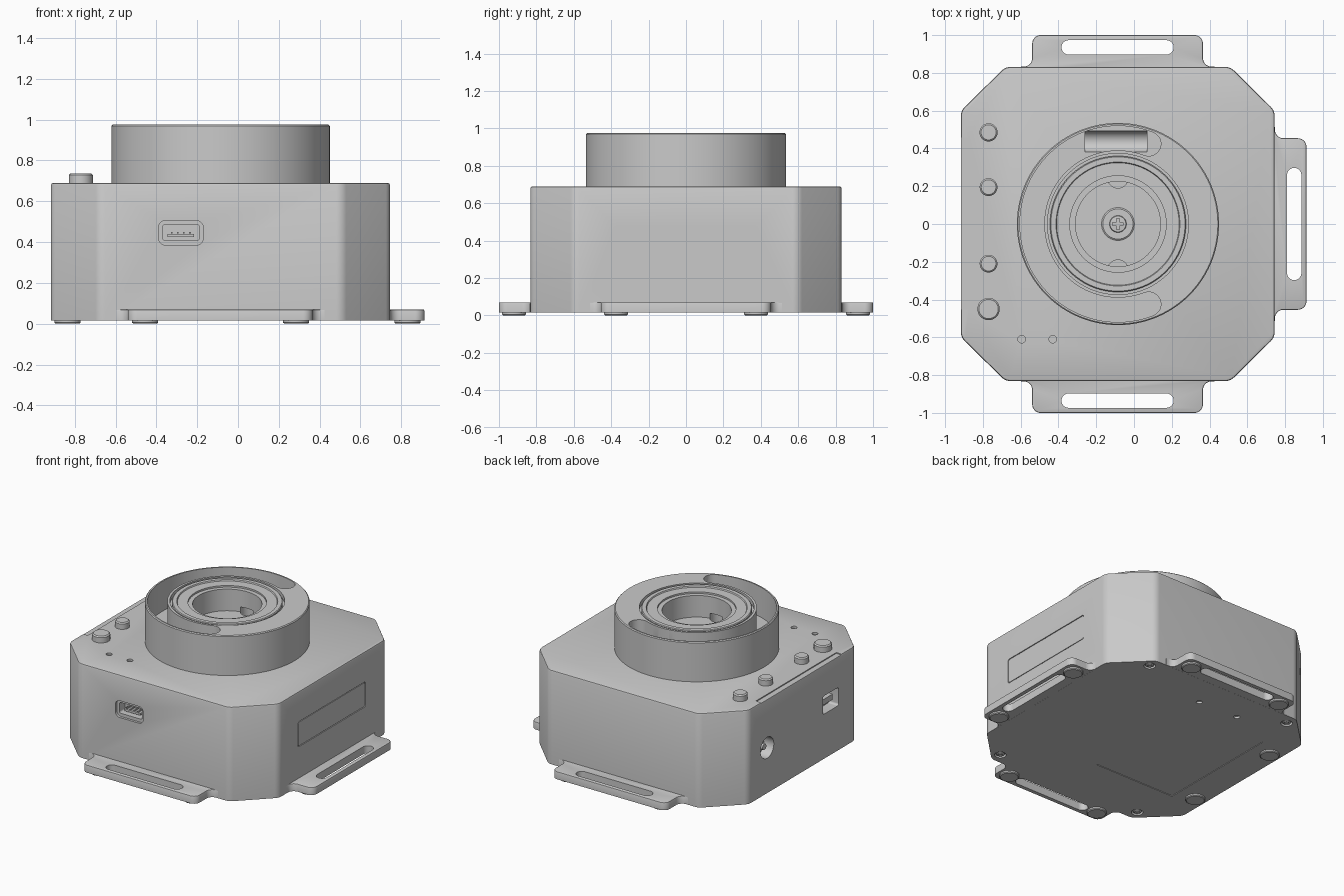
import bpy, bmesh, math
from mathutils import Matrix, Vector

if "Cube" in bpy.data.objects:
    bpy.data.objects.remove(bpy.data.objects["Cube"])

grey = bpy.data.materials.new("neutral grey")
grey.use_nodes = True
grey.diffuse_color = (0.59, 0.59, 0.59, 1)
grey.node_tree.nodes["Principled BSDF"].inputs["Base Color"].default_value = (0.59, 0.59, 0.59, 1)

# Local (u, v, depth) axes for details on the front and side walls
FRONT = Matrix(((1, 0, 0, 0), (0, 0, 1, 0), (0, 1, 0, 0), (0, 0, 0, 1)))
SIDE = Matrix(((0, 0, 1, 0), (1, 0, 0, 0), (0, 1, 0, 0), (0, 0, 0, 1)))
CX = -0.085          # dial axis
BASE, TOP = 0.015, 0.69


def finish(name, bm):
    bmesh.ops.remove_doubles(bm, verts=bm.verts, dist=1e-5)
    bmesh.ops.recalc_face_normals(bm, faces=bm.faces)
    mesh = bpy.data.meshes.new(name)
    bm.to_mesh(mesh)
    bm.free()
    mesh.materials.append(grey)
    ob = bpy.data.objects.new(name, mesh)
    bpy.context.collection.objects.link(ob)
    return ob


def rounded(points, radii, steps=7):
    """Polygon outline with an arc at each corner."""
    out, n = [], len(points)
    if not isinstance(radii, (list, tuple)):
        radii = [radii] * n
    for i, r in enumerate(radii):
        p = Vector(points[i])
        a = (Vector(points[i - 1]) - p).normalized()
        b = (Vector(points[(i + 1) % n]) - p).normalized()
        arc = [p]
        if r > 0:
            half = a.angle(b) / 2
            c = p + (a + b).normalized() * r / math.sin(half)
            t = r / math.tan(half)
            s, e = p + a * t - c, p + b * t - c
            arc = [c + s.lerp(e, k / steps).normalized() * r for k in range(steps + 1)]
        for q in arc:
            if not out or (q - out[-1]).length > 1e-4:
                out.append(q)
    if (out[0] - out[-1]).length < 1e-4:
        out.pop()
    return out


def rect(u0, u1, v0, v1, r=0.0):
    return rounded([(u0, v0), (u1, v0), (u1, v1), (u0, v1)], r)


def circle(x, y, r, n=40):
    return [(x + r * math.cos(k * math.tau / n), y + r * math.sin(k * math.tau / n)) for k in range(n)]


def prism(name, outline, z0, z1, matrix=None, bevel=0):
    bm = bmesh.new()
    base = bm.faces.new([bm.verts.new((p[0], p[1], z0)) for p in outline])
    ext = bmesh.ops.extrude_face_region(bm, geom=[base], use_keep_orig=True)
    for v in ext["geom"]:
        if isinstance(v, bmesh.types.BMVert):
            v.co.z = z1
    bmesh.ops.recalc_face_normals(bm, faces=bm.faces)
    if bevel:
        rim = [e for e in bm.edges if all(abs(v.co.z - z1) < 1e-6 for v in e.verts)]
        bmesh.ops.bevel(bm, geom=rim, offset=bevel, segments=2, profile=0.5, affect='EDGES')
    if matrix:
        bm.transform(matrix)
    return finish(name, bm)


def lathe(name, profile, x, y, steps=96):
    bm = bmesh.new()
    vs = [bm.verts.new((r, 0, z)) for r, z in profile]
    es = [bm.edges.new(p) for p in zip(vs, vs[1:])]
    bmesh.ops.spin(bm, geom=vs + es, cent=(0, 0, 0), axis=(0, 0, 1), angle=math.tau, steps=steps)
    bm.transform(Matrix.Translation((x, y, 0)))
    return finish(name, bm)


def cut(ob, cutters):
    for c in cutters:
        m = ob.modifiers.new("cut", 'BOOLEAN')
        m.operation, m.solver, m.object = 'DIFFERENCE', 'EXACT', c
    deps = bpy.context.evaluated_depsgraph_get()
    mesh = bpy.data.meshes.new_from_object(ob.evaluated_get(deps))
    ob.modifiers.clear()
    ob.data = mesh
    for c in cutters:
        bpy.data.objects.remove(c)


# Main housing: octagon with softened corners
octagon = [(-0.68, -0.832), (0.51, -0.832), (0.745, -0.6), (0.745, 0.6),
           (0.51, 0.832), (-0.68, 0.832), (-0.917, 0.6), (-0.917, -0.6)]
housing = prism("housing", rounded(octagon, 0.07), BASE, TOP, bevel=0.012)
corner_screws = [(x, s * 0.755) for x in (-0.66, 0.5) for s in (-1, 1)]
small_screws = [(-0.05, 0.6), (-0.36, 0.61)]
lights = [(-0.595, -0.61), (-0.43, -0.61)]
cuts = [
    prism("strip_cut", rect(-1, -0.875, -0.452, 0.458), 0.683, 0.8),
    prism("front_socket_cut", rect(-0.39, -0.17, 0.385, 0.505, 0.035), -0.9, -0.815, FRONT),
    prism("front_socket_deep_cut", rect(-0.37, -0.19, 0.408, 0.485, 0.012), -0.82, -0.75, FRONT),
    prism("side_panel_cut", rect(-0.385, 0.38, 0.295, 0.475, 0.015), 0.737, 0.8, SIDE),
    prism("round_port_cut", circle(0.39, 0.34, 0.075), -1, -0.84, SIDE),
    prism("square_port_cut", rect(-0.42, -0.24, 0.335, 0.465, 0.015), -1, -0.84, SIDE),
    prism("label_cut", rect(-0.7, -0.06, -0.45, 0.47, 0.01), 0, BASE + 0.004)]
cuts += [prism("screw_cut", circle(x, y, 0.038, 24), 0, 0.035) for x, y in corner_screws]
cuts += [prism("small_screw_cut", circle(x, y, 0.02, 20), 0, 0.03) for x, y in small_screws]
cuts += [prism("light_cut", circle(x, y, 0.02, 20), 0.675, 0.8) for x, y in lights]
cut(housing, cuts)

# Fillers inside the recesses
prism("side_panel", rect(-0.38, 0.375, 0.3, 0.47, 0.012), 0.73, 0.744, SIDE)
prism("front_socket_tongue", rect(-0.345, -0.215, 0.425, 0.44), -0.8, -0.75, FRONT)
for i in range(4):
    x = -0.325 + i * 0.03
    prism("front_socket_pin", rect(x - 0.004, x + 0.004, 0.441, 0.449), -0.8, -0.75, FRONT)
prism("round_port_pin", circle(0.39, 0.34, 0.022, 20), -0.895, -0.83, SIDE)
prism("square_port_tongue", rect(-0.39, -0.27, 0.38, 0.42), -0.89, -0.83, SIDE)
for x, y in corner_screws:
    lathe("corner_screw", [(0, 0.02), (0.012, 0.02), (0.016, 0.016), (0.028, 0.02), (0.028, 0.04)], x, y, 24)


# Strap tabs with long slots
def tab(name, half, matrix):
    pts = [(half + 0.06, -0.04), (half + 0.06, 0), (half, 0), (half, 0.167),
           (-half, 0.167), (-half, 0), (-half - 0.06, 0), (-half - 0.06, -0.04)]
    ob = prism(name, rounded(pts, [0, 0, 0.045, 0.045, 0.045, 0.045, 0, 0]), BASE + 0.0005, 0.07, matrix, 0.006)
    cut(ob, [prism("slot_cut", rect(-0.297, 0.297, 0.064, 0.14, 0.0379), 0, 0.2, matrix)])


def placed(x, y, angle):
    return Matrix.Translation((x, y, 0)) @ Matrix.Rotation(math.radians(angle), 4, 'Z')


tab("back_tab", 0.452, placed(-0.087, 0.833, 0))
tab("front_tab", 0.452, placed(-0.087, -0.833, 180))
tab("left_tab", 0.454, placed(0.746, 0, -90))

# Feet
for x, y in [(-0.455, 0.92), (0.285, 0.92), (0.83, 0.375), (-0.835, 0.375)]:
    for s in (-1, 1):
        lathe("foot", [(0, 0), (0.058, 0), (0.064, 0.005), (0.064, 0.025), (0, 0.025)], x, s * y, 32)

# Round turret with central well
turret = lathe("turret", [
    (0, 0.68), (0.535, 0.68), (0.535, 0.969), (0.529, 0.975), (0.373, 0.975), (0.373, 0.945),
    (0.36, 0.945), (0.36, 0.97), (0.355, 0.975), (0.328, 0.975), (0.324, 0.967), (0.255, 0.967),
    (0.255, 0.955), (0.225, 0.955), (0.225, 0.8), (0, 0.8)], CX, 0)


def arc(r, a0, a1, n, cx=CX, cy=0.0):
    angles = [math.radians(a0 + (a1 - a0) * k / n) for k in range(n + 1)]
    return [(cx + r * math.cos(a), cy + r * math.sin(a)) for a in angles]


# C-shaped channel with round ends, and a pipe-shaped hollow in its floor
IN, OUT, END = 0.39, 0.519, 69
mid, cap = (IN + OUT) / 2, (OUT - IN) / 2
tip = Vector((mid * math.cos(math.radians(END)), mid * math.sin(math.radians(END))))
channel = (arc(OUT, END, 360 - END, 80)
           + arc(cap, -END, -END + 180, 12, CX + tip.x, -tip.y)[1:-1]
           + arc(IN, 360 - END, END, 80)
           + arc(cap, END - 180, END, 12, CX + tip.x, tip.y)[1:-1])
cut(turret, [
    prism("channel_cut", channel, 0.76, 1.1),
    prism("pipe_cut", circle(0.437, 0.765, 0.056), -0.26, 0.07, SIDE),
    prism("well_hole_cut", circle(CX, 0.245, 0.055), 0.75, 0.835),
    prism("well_hole_cut", circle(CX, -0.245, 0.055), 0.75, 0.835)])

# Centre screw with a cross recess
screw = lathe("centre_screw", [(0, 0.79), (0.087, 0.79), (0.087, 0.805), (0.08, 0.81),
                               (0.045, 0.81), (0.042, 0.821), (0, 0.825)], CX, 0, 40)
cut(screw, [prism("cross_cut", rect(CX - 0.028, CX + 0.028, -0.008, 0.008), 0.805, 0.9),
            prism("cross_cut", rect(CX - 0.008, CX + 0.008, -0.028, 0.028), 0.805, 0.9)])

# Push buttons on the top
for y, r in [(0.485, 0.048), (0.195, 0.047), (-0.21, 0.047), (-0.45, 0.059)]:
    lathe("button", [(0, 0.68), (r, 0.68), (r, 0.728), (r - 0.008, 0.736), (0, 0.736)], -0.77, y, 40)

# Smooth curved walls, sharp edges
bpy.ops.object.select_all(action='DESELECT')
for ob in bpy.context.collection.objects:
    if ob.type == 'MESH':
        ob.select_set(True)
        bpy.context.view_layer.objects.active = ob
bpy.ops.object.shade_smooth_by_angle(angle=math.radians(30))
